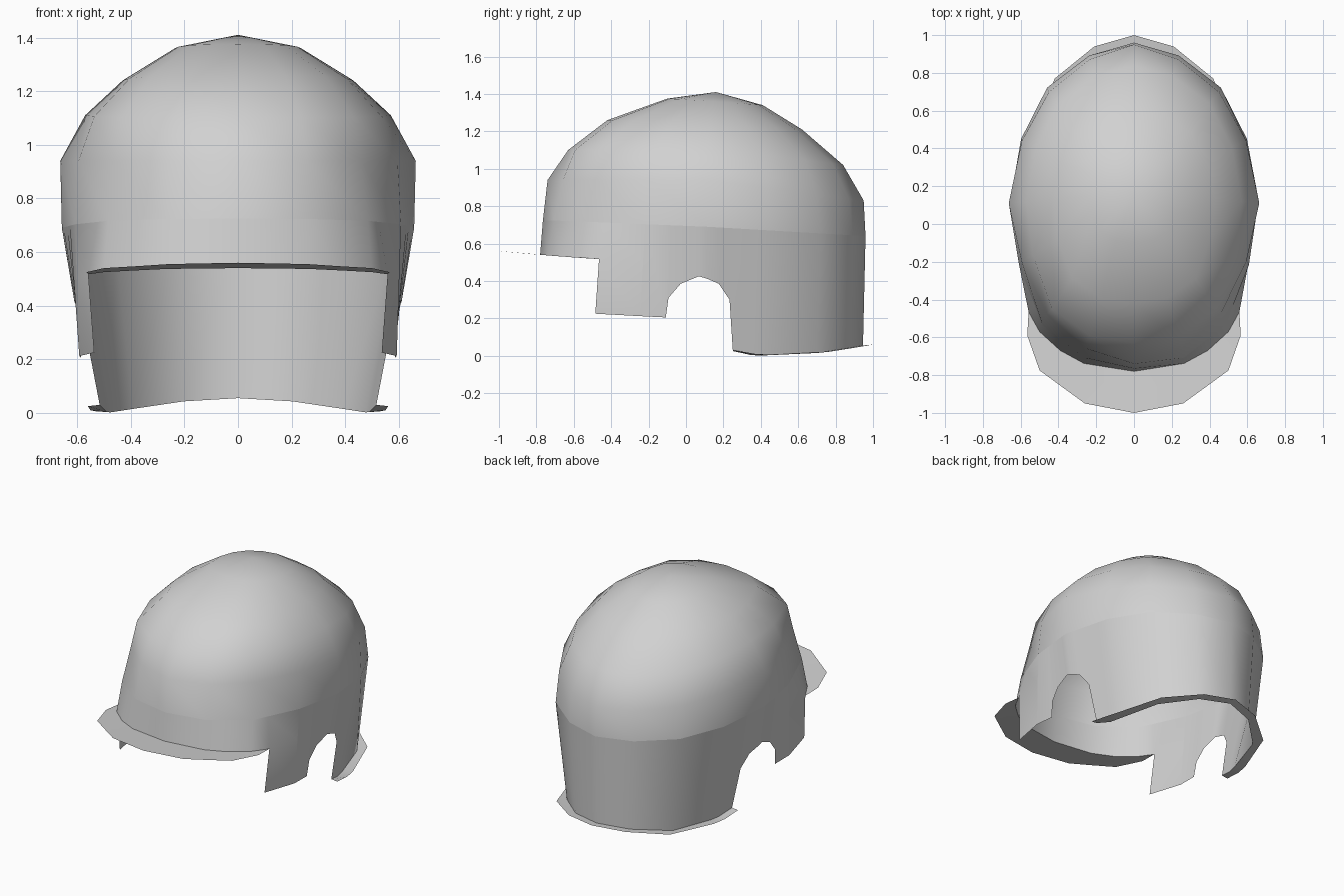
import bpy, bmesh, math
from mathutils import Vector

cube = bpy.data.objects.get("Cube")
if cube:
    bpy.data.objects.remove(cube)

grey = bpy.data.materials.new("light grey")
grey.use_nodes = True
GREY = (0.64, 0.64, 0.64, 1)
grey.diffuse_color = GREY
grey.node_tree.nodes["Principled BSDF"].inputs["Base Color"].default_value = GREY

# Half outline of the helmet: width share and length share, front to back
WIDE = [0, .41, .76, .94, 1, .91, .70, .36, 0]
LONG = [-1, -.95, -.76, -.38, 0, .40, .72, .92, 1]


def ring(mid, front, back, side, zf, zs, zb, pinch_front=0, pinch_back=0):
    """Half ring of nine points, front to back; pinch pulls in the diagonals."""
    pts = []
    for w, l in zip(WIDE, LONG):
        reach, z_end, pinch = ((mid - front, zf, pinch_front) if l < 0
                               else (back - mid, zb, pinch_back))
        k = 1 - pinch * min(w, abs(l))
        pts.append(Vector((w * side * k, mid + l * reach * k,
                           zs + abs(l) * (z_end - zs))))
    return pts


def along(pts, t):
    """Point at a fractional position on a half ring."""
    i = min(int(t), len(pts) - 2)
    return pts[i].lerp(pts[i + 1], t - i)


def loft(a, b):
    return [(a[i], b[i], b[i + 1], a[i + 1]) for i in range(len(a) - 1)]


def points(*coords):
    return [Vector(c) for c in coords]


def build(name, faces):
    """Mesh from faces of the left half, mirrored to the right."""
    bm = bmesh.new()
    for face in faces:
        for s in (1, -1):
            loop = [(s * p.x, p.y, p.z) for p in face][::s]
            bm.faces.new([bm.verts.new(p) for p in loop])
    bmesh.ops.remove_doubles(bm, verts=bm.verts, dist=.0005)
    mesh = bpy.data.meshes.new(name)
    bm.to_mesh(mesh)
    bm.free()
    obj = bpy.data.objects.new(name, mesh)
    mesh.materials.append(grey)
    bpy.context.collection.objects.link(obj)
    bpy.ops.object.select_all(action='DESELECT')
    bpy.context.view_layer.objects.active = obj
    obj.select_set(True)
    bpy.ops.object.shade_smooth_by_angle(angle=math.radians(60))


# Crown: rings from the apex down to the brow line
crease = ring(.11, -.765, .96, .657, .725, .69, .64, .04, 0)
rings = [
    ring(.15, -.10, .41, .235, 1.375, 1.36, 1.34),
    ring(.13, -.42, .62, .43, 1.26, 1.24, 1.21),
    ring(.12, -.63, .84, .57, 1.10, 1.11, 1.02),
    ring(.11, -.74, .95, .663, .94, .94, .83, .12, .04),
    crease]
apex = Vector((0, .16, 1.41))
crown = [(apex, a, b) for a, b in zip(rings[0], rings[0][1:])]
for upper, lower in zip(rings, rings[1:]):
    crown += loft(upper, lower)
build("crown", crown)

# Side wall: hangs from the brow line and tapers towards this floor outline
floor = points((0, -.82, 0), (.27, -.775, 0), (.47, -.61, 0), (.585, -.26, 0),
               (.54, .11, 0), (.475, .42, 0), (.39, .70, 0), (.20, .88, 0),
               (0, .945, 0))


def wall(t, z):
    high = along(crease, t)
    return high.lerp(along(floor, t), 1 - z / high.z)


# Brow strip above the face opening
brow_t = [0, 1, 1.5, 2, 2.32]
rim = points((0, -.78, .54), (.265, -.738, .537), (.39, -.67, .531),
             (.5, -.57, .525), (.558, -.465, .517))
strips = loft([along(crease, t) for t in brow_t], rim)

# Front of the ear tab, bent along the rim height
tab_mid, tab_low = wall(3, .5), wall(3, .212)
tab_corner = Vector((.536, -.485, .225))
strips += [(along(crease, brow_t[-1]), rim[-1], tab_mid, crease[3]),
           (rim[-1], tab_corner, tab_low, tab_mid)]

# Rear of the ear tab, ear arch and back
edge = [(3, .212), (3.39, .205), (3.42, .31), (3.6, .385), (3.88, .425),
        (4, .413), (4.2, .385), (4.38, .30), (4.45, .03), (4.78, .003),
        (5, .002), (6, .015), (7, .043), (8, .055)]
strips += loft([along(crease, t) for t, z in edge],
               [wall(t, z) for t, z in edge])
build("side_wall", strips)

# Front peak: thin sheet spreading from the rim
build("front_peak", loft(rim, points(
    (0, -1, .56), (.26, -.95, .555), (.38, -.863, .547),
    (.5, -.775, .54), (.565, -.59, .525))))

# Neck flare: narrow sheet along the back edge of the wall
build("neck_flare", loft([wall(t, z) for t, z in edge[-6:]], points(
    (.56, .25, .025), (.55, .37, .01), (.53, .46, .006),
    (.42, .77, .022), (.21, .94, .049), (0, 1, .06))))
